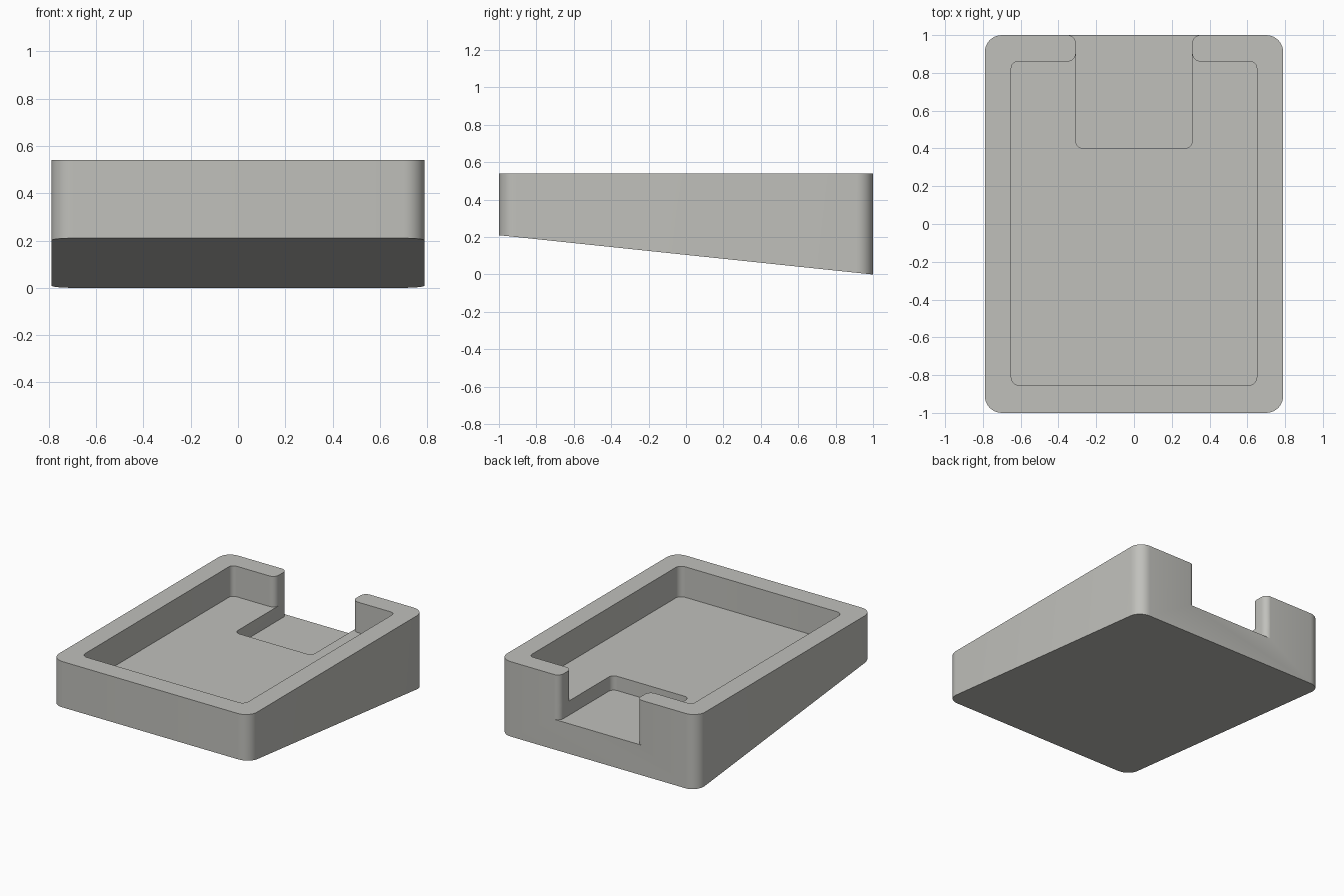
import bpy, bmesh, math
from mathutils import Vector

if "Cube" in bpy.data.objects:
    bpy.data.objects.remove(bpy.data.objects["Cube"])

TOP, FLOOR, SLOT = 0.54, 0.32, 0.217
FRONT_RISE = 0.21


def rounded(corners, steps=8):
    """Fillet each (x, y, radius) corner of a closed outline."""
    out, n = [], len(corners)
    for i, (x, y, r) in enumerate(corners):
        p = Vector((x, y))
        if r == 0:
            out.append(p)
            continue
        a = (Vector(corners[i - 1][:2]) - p).normalized()
        b = (Vector(corners[(i + 1) % n][:2]) - p).normalized()
        centre = p + (a + b) * r          # all corners are square
        for k in range(steps + 1):
            t = k / steps * math.pi / 2
            out.append(centre - b * r * math.cos(t) - a * r * math.sin(t))
    return out


def mirrored(half):
    """Complete a right-hand half outline across x = 0."""
    return half + [(-x, y, r) for x, y, r in reversed(half)]


def prism(name, outline, bottom, top):
    """Extrude an outline; bottom is a function of y."""
    bm = bmesh.new()
    low = [bm.verts.new((p.x, p.y, bottom(p.y))) for p in outline]
    high = [bm.verts.new((p.x, p.y, top)) for p in outline]
    n = len(outline)
    bm.faces.new(low[::-1])
    bm.faces.new(high)
    for i in range(n):
        j = (i + 1) % n
        bm.faces.new((low[i], low[j], high[j], high[i]))
    bmesh.ops.recalc_face_normals(bm, faces=bm.faces[:])
    mesh = bpy.data.meshes.new(name)
    bm.to_mesh(mesh)
    bm.free()
    ob = bpy.data.objects.new(name, mesh)
    bpy.context.collection.objects.link(ob)
    return ob


# Wedge body with rounded vertical corners
tray = prism("wedge_tray",
             rounded(mirrored([(0.79, -1, 0.09), (0.79, 1, 0.09)])),
             lambda y: FRONT_RISE * (1 - y) / 2, TOP)

# Flared mouth of the opening in the back wall
W, R, EDGE = 0.308, 0.045, 1.0005
mouth = [(W, EDGE, R), (W + R + 0.001, EDGE, 0), (W + R + 0.001, 1.1, 0)]

# Main recess, joined to the opening between two rounded wall ends
recess = prism("recess_cutter",
               rounded(mirrored([(0.65, -0.855, 0.045), (0.65, 0.86, 0.035),
                                 (W, 0.86, R)] + mouth)),
               lambda y: FLOOR, TOP + 0.1)

# Deeper slot running out through the back
slot = prism("slot_cutter", rounded(mirrored([(W, 0.40, 0.04)] + mouth)),
             lambda y: SLOT, TOP + 0.1)

for cutter in (recess, slot):
    cutter.hide_render = True
    cutter.hide_set(True)
    mod = tray.modifiers.new(cutter.name, 'BOOLEAN')
    mod.operation = 'DIFFERENCE'
    mod.solver = 'EXACT'
    mod.object = cutter

# Bake the cuts, then drop the cutters
bpy.context.view_layer.objects.active = tray
tray.select_set(True)
for mod in list(tray.modifiers):
    bpy.ops.object.modifier_apply(modifier=mod.name)
for cutter in (recess, slot):
    bpy.data.objects.remove(cutter)

grey = bpy.data.materials.new("warm_grey")
grey.diffuse_color = (0.53, 0.53, 0.50, 1)
grey.use_nodes = True
grey.node_tree.nodes["Principled BSDF"].inputs["Base Color"].default_value = grey.diffuse_color
tray.data.materials.clear()
tray.data.materials.append(grey)
bpy.ops.object.shade_smooth_by_angle(angle=math.radians(30))
